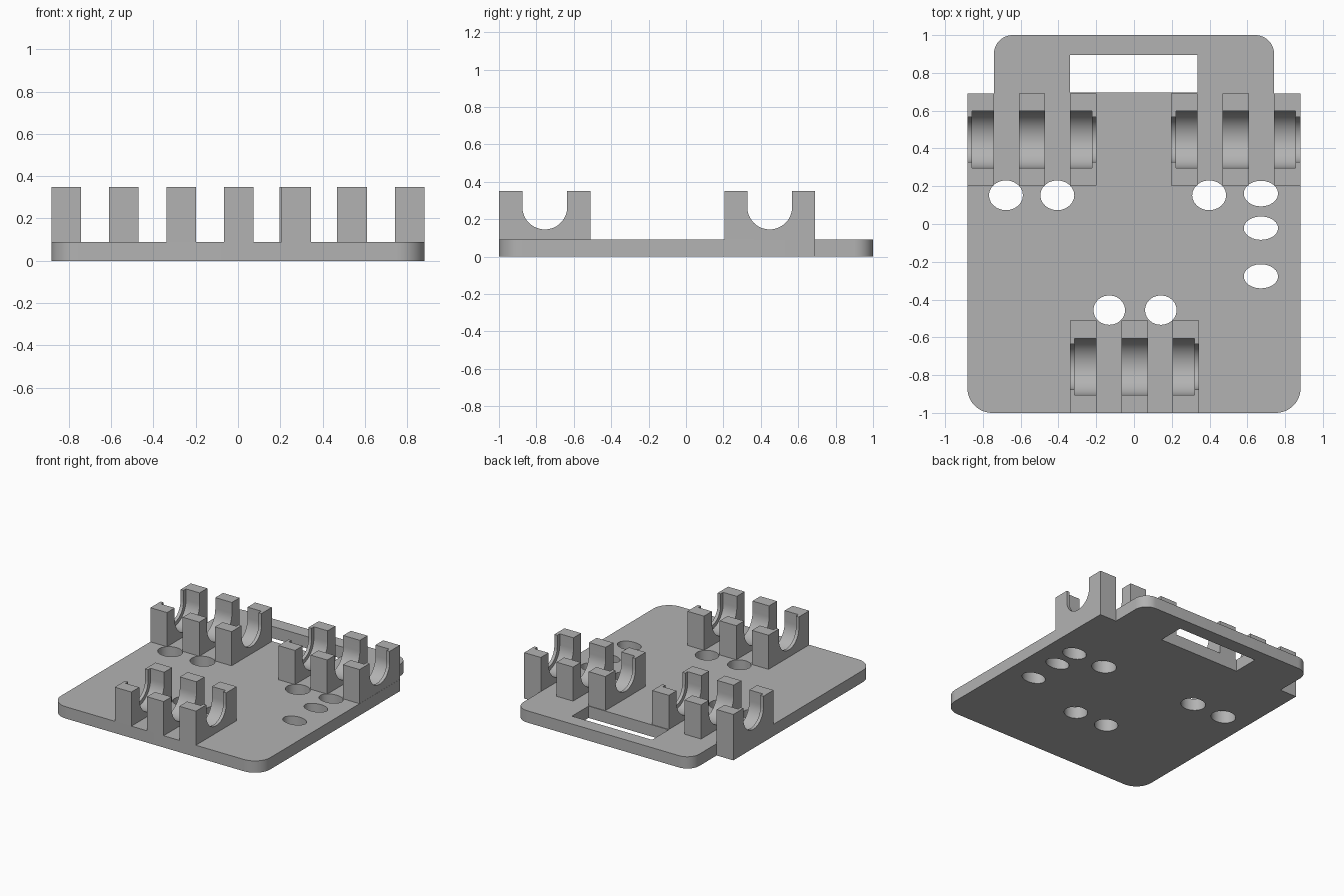
import bpy
import bmesh
from math import sin, cos, pi, radians

cube = bpy.data.objects.get("Cube")
if cube:
    bpy.data.objects.remove(cube, do_unlink=True)

grey = bpy.data.materials.new("matte_grey")
grey.use_nodes = True
colour = (0.45, 0.45, 0.45, 1)
grey.diffuse_color = colour
grey.node_tree.nodes["Principled BSDF"].inputs["Base Color"].default_value = colour

THICK, TOP = 0.09, 0.35          # plate thickness, post height
POST, PITCH = 0.14, 0.272        # post width and spacing
LIP, LIP_R, GROOVE_R = 0.025, 0.12, 0.15
AXIS_Z = 0.265                   # groove centre height


def arc(cx, cy, rx, ry, start, end, steps):
    angles = [radians(start + (end - start) * i / steps) for i in range(steps + 1)]
    return [(cx + rx * cos(a), cy + ry * sin(a)) for a in angles]


def finish(obj):
    obj.data.materials.clear()
    obj.data.materials.append(grey)
    bpy.ops.object.select_all(action='DESELECT')
    obj.select_set(True)
    bpy.context.view_layer.objects.active = obj
    bpy.ops.object.shade_smooth_by_angle(angle=radians(30))


def make_plate(outline, holes):
    """Flat outline with openings, extruded to the plate thickness."""
    curve = bpy.data.curves.new("plate_outline", 'CURVE')
    curve.dimensions = '2D'
    curve.fill_mode = 'BOTH'
    curve.extrude = THICK / 2
    for loop in [outline] + holes:
        spline = curve.splines.new('POLY')
        spline.points.add(len(loop) - 1)
        for point, (x, y) in zip(spline.points, loop):
            point.co = (x, y, 0, 1)
        spline.use_cyclic_u = True
    source = bpy.data.objects.new("plate_source", curve)
    bpy.context.collection.objects.link(source)
    graph = bpy.context.evaluated_depsgraph_get()
    mesh = bpy.data.meshes.new_from_object(source.evaluated_get(graph))
    bpy.data.objects.remove(source, do_unlink=True)
    bm = bmesh.new()
    bm.from_mesh(mesh)
    bmesh.ops.translate(bm, verts=bm.verts, vec=(0, 0, THICK / 2))
    bmesh.ops.remove_doubles(bm, verts=bm.verts, dist=0.0005)
    bmesh.ops.recalc_face_normals(bm, faces=bm.faces)
    bm.to_mesh(mesh)
    bm.free()
    plate = bpy.data.objects.new("base_plate", mesh)
    bpy.context.collection.objects.link(plate)
    finish(plate)


def add_u_slab(bm, x0, x1, y0, y1, radius):
    """Upright block with a round-bottomed groove, extruded along x."""
    cy = (y0 + y1) / 2
    profile = [(y0, TOP), (y0, THICK), (y1, THICK), (y1, TOP), (cy + radius, TOP)]
    profile += arc(cy, AXIS_Z, radius, radius, 0, -180, 24)
    profile.append((cy - radius, TOP))
    face = bm.faces.new([bm.verts.new((x0, y, z)) for y, z in profile])
    out = bmesh.ops.extrude_face_region(bm, geom=[face], use_keep_orig=True)
    verts = [v for v in out["geom"] if isinstance(v, bmesh.types.BMVert)]
    bmesh.ops.translate(bm, verts=verts, vec=(x1 - x0, 0, 0))


def make_post(name, x, y0, y1, lip_side):
    bm = bmesh.new()
    a, b = x - POST / 2, x + POST / 2
    # Outer posts carry a thin retaining lip of smaller radius
    if lip_side < 0:
        add_u_slab(bm, a, a + LIP, y0, y1, LIP_R)
        a += LIP
    elif lip_side > 0:
        add_u_slab(bm, b - LIP, b, y0, y1, LIP_R)
        b -= LIP
    add_u_slab(bm, a, b, y0, y1, GROOVE_R)
    bmesh.ops.recalc_face_normals(bm, faces=bm.faces)
    mesh = bpy.data.meshes.new(name)
    bm.to_mesh(mesh)
    bm.free()
    obj = bpy.data.objects.new(name, mesh)
    bpy.context.collection.objects.link(obj)
    finish(obj)


# Plate: rounded front corners, narrower rounded handle tab at the back
half = arc(0.75, -0.87, 0.132, 0.13, -90, 0, 12)
half += [(0.882, 0.69), (0.742, 0.69)]
half += arc(0.642, 0.9, 0.1, 0.1, 0, 90, 12)
outline = half + [(-x, y) for x, y in reversed(half)]

handle_slot = [(-0.34, 0.695), (0.335, 0.695), (0.335, 0.895), (-0.34, 0.895)]
openings = [(-0.678, 0.152, 0.09, 0.079), (-0.406, 0.152, 0.09, 0.079),
            (0.398, 0.152, 0.09, 0.079), (0.672, 0.161, 0.091, 0.068),
            (0.672, -0.022, 0.091, 0.062), (0.672, -0.277, 0.091, 0.064),
            (-0.131, -0.456, 0.084, 0.078), (0.142, -0.456, 0.084, 0.078)]
holes = [arc(x, y, rx, ry, 0, 345, 23) for x, y, rx, ry in openings]
make_plate(outline, [handle_slot] + holes)

# Three cradles of three posts each
cradles = [("right_cradle", -0.54, 0.205, 0.69),
           ("left_cradle", 0.539, 0.205, 0.69),
           ("front_cradle", 0.003, -1.0, -0.51)]
for name, cx, y0, y1 in cradles:
    for side, label in ((-1, "right"), (0, "middle"), (1, "left")):
        make_post(f"{name}_{label}_post", cx + side * PITCH, y0, y1, side)
